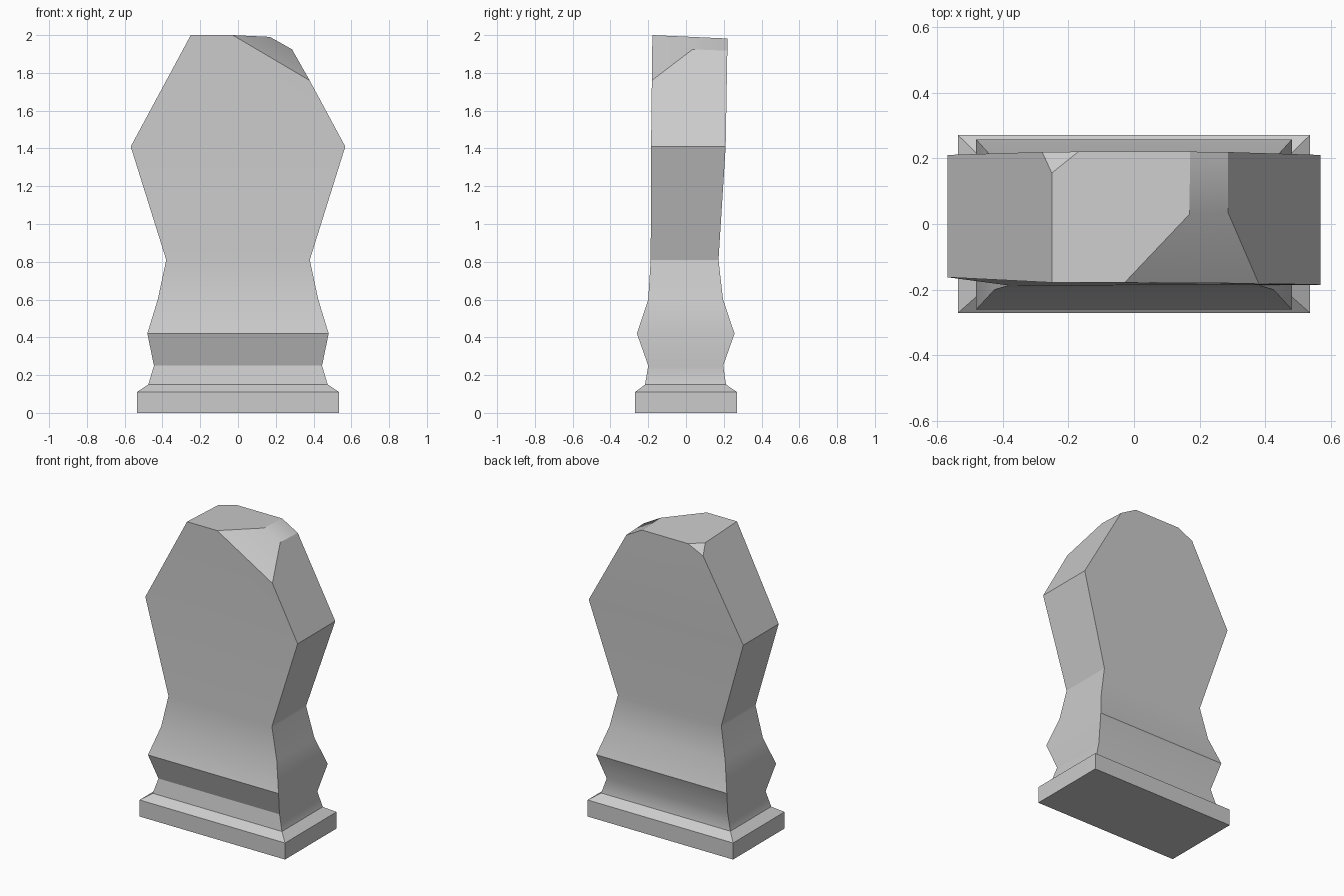
import bpy, bmesh, math
from mathutils import Vector

cube = bpy.data.objects.get("Cube")
if cube:
    bpy.data.objects.remove(cube, do_unlink=True)

stone = bpy.data.materials.new("grey stone")
stone.use_nodes = True
grey = (0.6, 0.6, 0.6, 1)
stone.diffuse_color = grey
stone.node_tree.nodes["Principled BSDF"].inputs["Base Color"].default_value = grey

# Rectangular sections from bottom to top: height, half width, front y, back y
sections = [
    (0, 0.535, -0.27, 0.27),
    (0.11, 0.535, -0.27, 0.27),
    (0.15, 0.475, -0.217, 0.212),
    (0.25, 0.445, -0.2, 0.197),
    (0.42, 0.48, -0.26, 0.257),
    (0.6, 0.425, -0.2, 0.196),
    (0.81, 0.38, -0.187, 0.172),
    (1.41, 0.568, -0.185, 0.21),
    (2.0, 0.25, -0.178, 0.22),
]

bm = bmesh.new()
rings = []
for z, w, front, back in sections:
    corners = ((-w, front), (w, front), (w, back), (-w, back))
    rings.append([bm.verts.new((x, y, z)) for x, y in corners])
for low, high in zip(rings, rings[1:]):
    for i in range(4):
        j = (i + 1) % 4
        bm.faces.new((low[i], low[j], high[j], high[i]))
bm.faces.new(rings[0][::-1])
bm.faces.new(rings[-1])

# Slightly skewed face: set-back shoulder and a top that falls to the back
rings[-2][0].co.y = -0.162
for v in rings[-1][2:]:
    v.co.z = 1.982


def chip(a, b, c):
    """Slice off the upper side of the plane through three points and cap it."""
    a, b, c = Vector(a), Vector(b), Vector(c)
    normal = (b - a).cross(c - a).normalized()
    if normal.z < 0:
        normal.negate()
    cut = bmesh.ops.bisect_plane(
        bm, geom=bm.verts[:] + bm.edges[:] + bm.faces[:],
        plane_co=a, plane_no=normal, clear_outer=True)
    edges = [e for e in cut["geom_cut"] if isinstance(e, bmesh.types.BMEdge)]
    bmesh.ops.holes_fill(bm, edges=edges, sides=0)


# Bevelled top corner, broken front corner, small nick at the back
chip((0.17, 0.03, 1.99), (0.17, 0.2, 1.983), (0.286, 0.03, 1.925))
chip((-0.03, -0.18, 2.0), (0.17, 0.03, 1.99), (0.38, -0.18, 1.76))
chip((-0.25, 0.155, 1.985), (-0.168, 0.221, 1.982), (-0.285, 0.218, 1.927))

bmesh.ops.recalc_face_normals(bm, faces=bm.faces[:])
mesh = bpy.data.meshes.new("gravestone")
bm.to_mesh(mesh)
bm.free()
mesh.materials.append(stone)
gravestone = bpy.data.objects.new("gravestone", mesh)
bpy.context.collection.objects.link(gravestone)

# Soft shading along the waisted foot, crisp on the slab and chips
bpy.ops.object.select_all(action="DESELECT")
gravestone.select_set(True)
bpy.context.view_layer.objects.active = gravestone
bpy.ops.object.shade_smooth_by_angle(angle=math.radians(29))
weighted = gravestone.modifiers.new("weighted normals", "WEIGHTED_NORMAL")
weighted.keep_sharp = True
